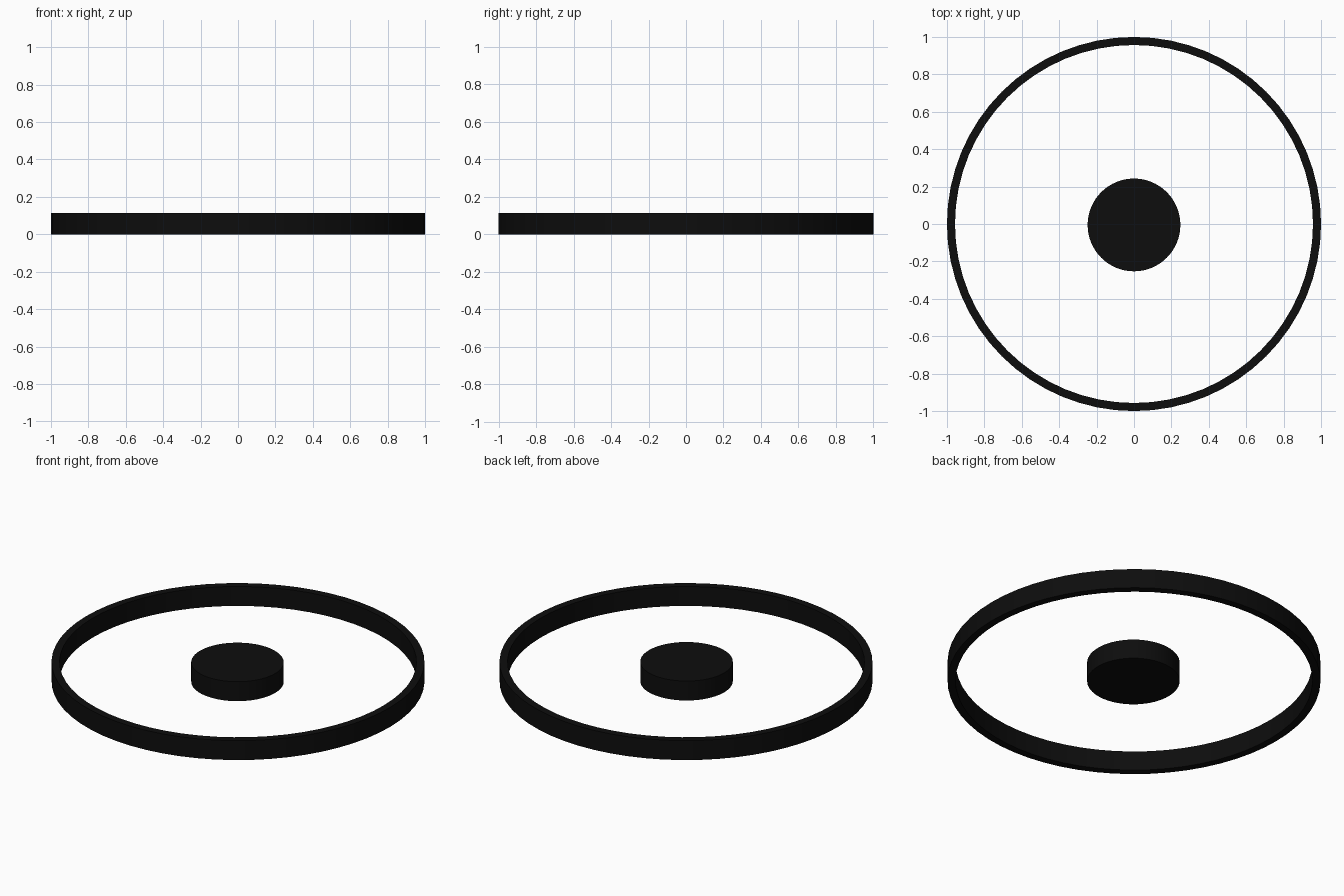
import bpy, bmesh, math

if "Cube" in bpy.data.objects:
    bpy.data.objects.remove(bpy.data.objects["Cube"])

HEIGHT = 0.115
black = bpy.data.materials.new("black")
black.diffuse_color = (0.004, 0.004, 0.004, 1)
black.use_nodes = True
black.node_tree.nodes["Principled BSDF"].inputs["Base Color"].default_value = black.diffuse_color


def lathe(name, profile, sides, closed, location=(0, 0, 0)):
    """Spin an (r, z) profile around the z axis."""
    bm = bmesh.new()
    verts = [bm.verts.new((r, 0, z)) for r, z in profile]
    edges = [bm.edges.new(p) for p in zip(verts, verts[1:])]
    if closed:
        edges.append(bm.edges.new((verts[-1], verts[0])))
    bmesh.ops.spin(bm, geom=verts + edges, cent=(0, 0, 0), axis=(0, 0, 1),
                   angle=2 * math.pi, steps=sides, use_duplicate=False)
    bmesh.ops.remove_doubles(bm, verts=bm.verts, dist=1e-5)
    bmesh.ops.recalc_face_normals(bm, faces=bm.faces)
    mesh = bpy.data.meshes.new(name)
    bm.to_mesh(mesh)
    bm.free()
    mesh.materials.append(black)
    ob = bpy.data.objects.new(name, mesh)
    ob.location = location
    bpy.context.collection.objects.link(ob)
    bpy.ops.object.select_all(action='DESELECT')
    ob.select_set(True)
    bpy.context.view_layer.objects.active = ob
    bpy.ops.object.shade_smooth_by_angle(angle=math.radians(30))
    return ob


# Thin outer band
lathe("outer_ring", [(0.957, 0), (1, 0), (1, HEIGHT), (0.957, HEIGHT)], 64, True)

# Solid central disc
lathe("centre_disc", [(0, 0), (0.248, 0), (0.248, HEIGHT), (0, HEIGHT)], 64, False,
      (0, -0.005, 0))
